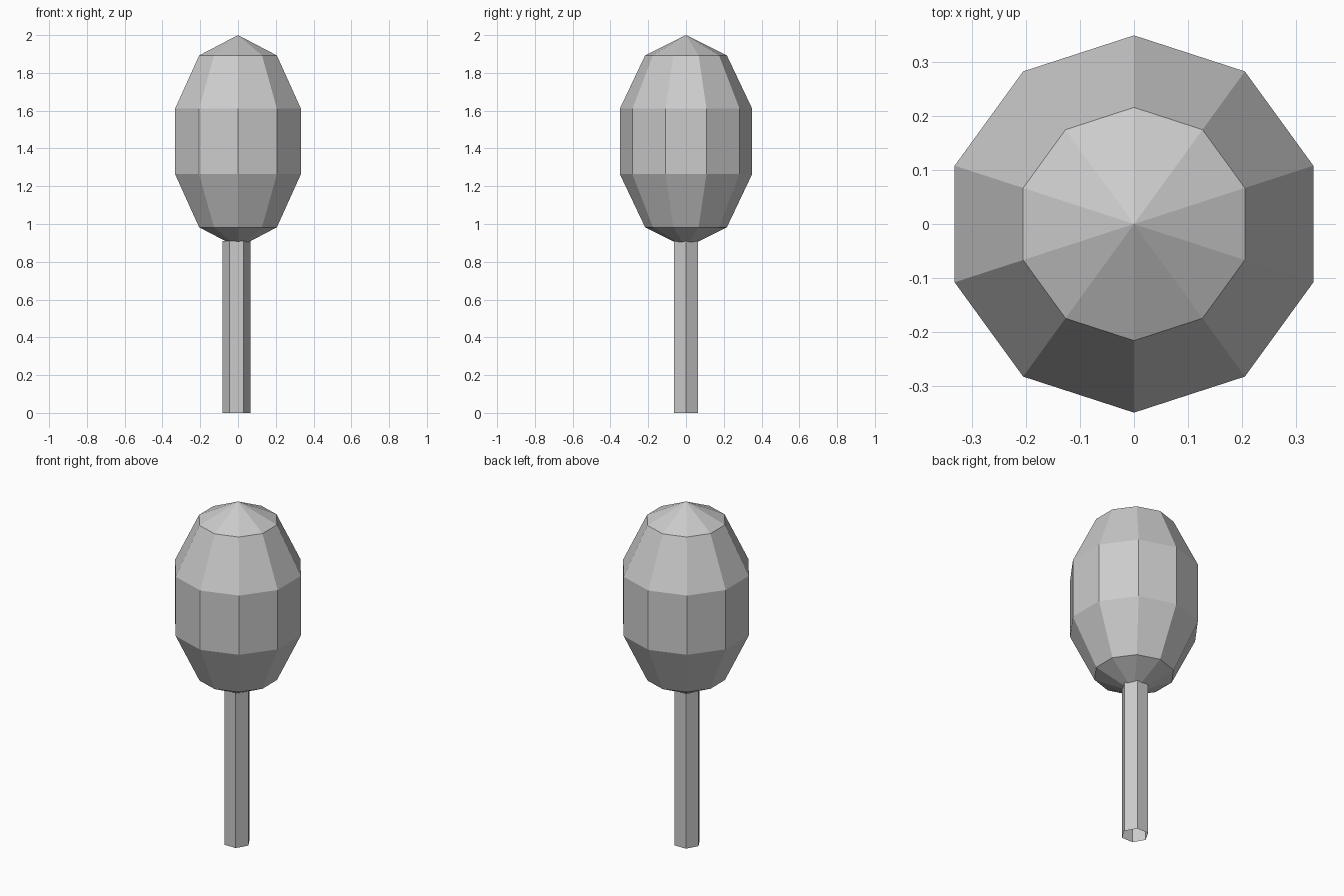
import bpy, bmesh
from math import sin, cos, pi

if "Cube" in bpy.data.objects:
    bpy.data.objects.remove(bpy.data.objects["Cube"])


def lathe(name, profile, sides, start, cx=0.0):
    """Spin (radius, z) points into flat-faced rings; radius 0 makes a tip."""
    bm = bmesh.new()
    rings = []
    for r, z in profile:
        if r < 1e-5:
            rings.append([bm.verts.new((cx, 0, z))] * sides)
        else:
            rings.append([bm.verts.new((cx + r * cos(start + 2 * pi * i / sides),
                                        r * sin(start + 2 * pi * i / sides), z))
                          for i in range(sides)])
    for low, high in zip(rings, rings[1:]):
        for i in range(sides):
            j = (i + 1) % sides
            corners = list(dict.fromkeys((low[i], low[j], high[j], high[i])))
            bm.faces.new(corners)
    mesh = bpy.data.meshes.new(name)
    bm.to_mesh(mesh)
    bm.free()
    obj = bpy.data.objects.new(name, mesh)
    bpy.context.collection.objects.link(obj)
    return obj


# Foliage: stretched ten-sided sphere with five bands
centre, half_height, radius = 1.4375, 0.5625, 0.368
profile = [(radius * sin(pi * k / 5), centre - half_height * cos(pi * k / 5))
           for k in range(6)]
lathe("foliage", profile, 10, pi / 2)

# Trunk: open hexagonal tube, slightly off centre, ending inside the foliage
lathe("trunk", [(0.074, 0.0), (0.074, 0.91)], 6, 0.0, cx=-0.007)
